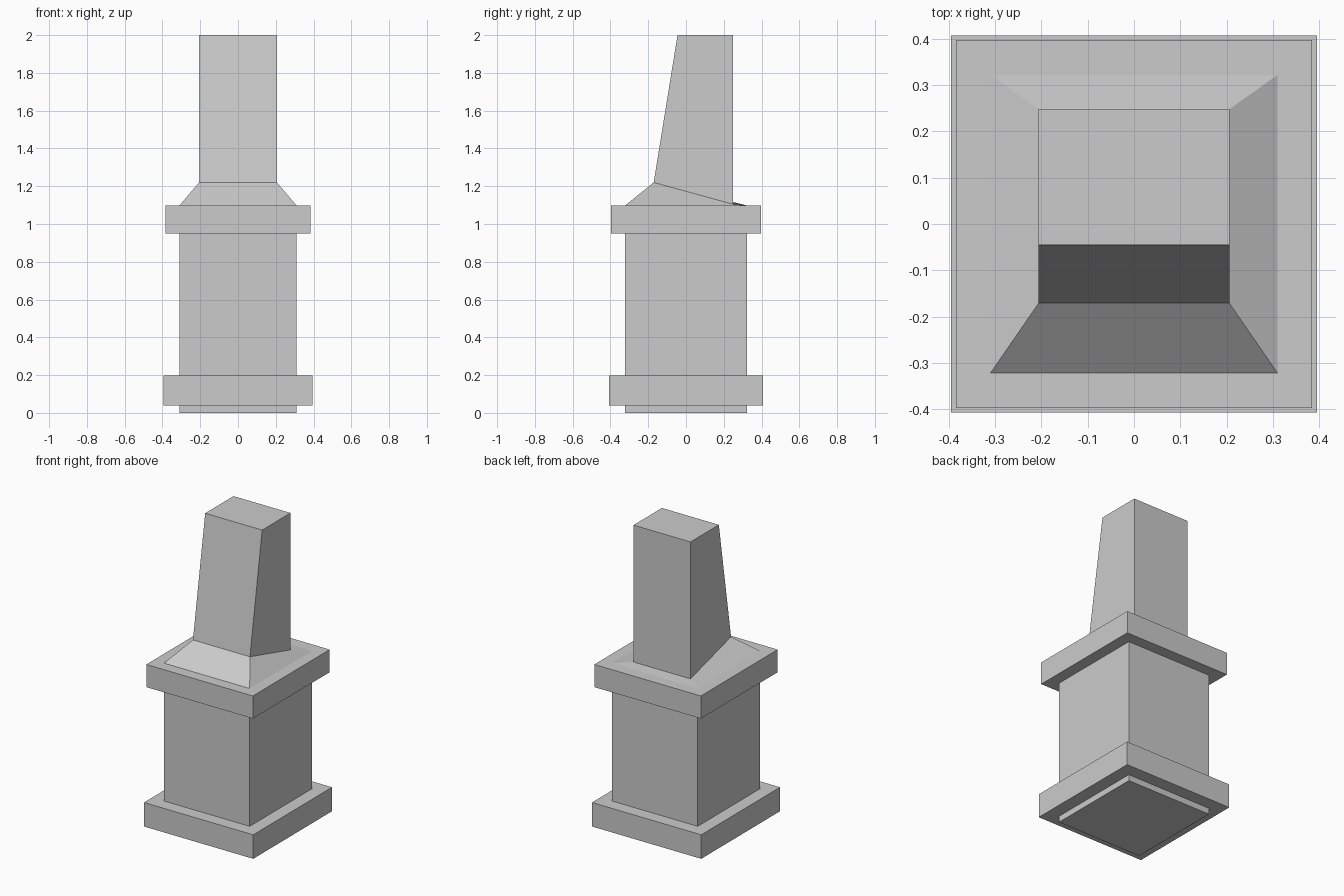
import bpy

if "Cube" in bpy.data.objects:
    bpy.data.objects.remove(bpy.data.objects["Cube"])


def loft(name, rings):
    """Stack of rectangular rings; each ring is (half_x, y_front, y_back, z_front, z_back)."""
    verts, faces = [], []
    for hx, yf, yb, zf, zb in rings:
        verts += [(-hx, yf, zf), (hx, yf, zf), (hx, yb, zb), (-hx, yb, zb)]
    for r in range(len(rings) - 1):
        for i in range(4):
            a, b = r * 4 + i, r * 4 + (i + 1) % 4
            faces.append((a, b, b + 4, a + 4))
    n = len(verts)
    faces += [(3, 2, 1, 0), (n - 4, n - 3, n - 2, n - 1)]
    mesh = bpy.data.meshes.new(name)
    mesh.from_pydata(verts, [], faces)
    mesh.update()
    obj = bpy.data.objects.new(name, mesh)
    bpy.context.collection.objects.link(obj)
    return obj


def block(name, hx, hy, z0, z1):
    return loft(name, [(hx, -hy, hy, z, z) for z in (z0, z1)])


# Square pier with its base and cap mouldings
block("pier_core", 0.31, 0.322, 0.0, 1.0)
block("base_moulding", 0.395, 0.407, 0.04, 0.197)
block("cap_moulding", 0.385, 0.397, 0.95, 1.098)

# Sloped shoulder running into the upright shaft with a leaning front
loft("shoulder_and_shaft", [
    (0.31, -0.322, 0.322, 1.098, 1.098),
    (0.206, -0.171, 0.248, 1.22, 1.105),
    (0.206, -0.045, 0.248, 2.0, 2.0),
])
